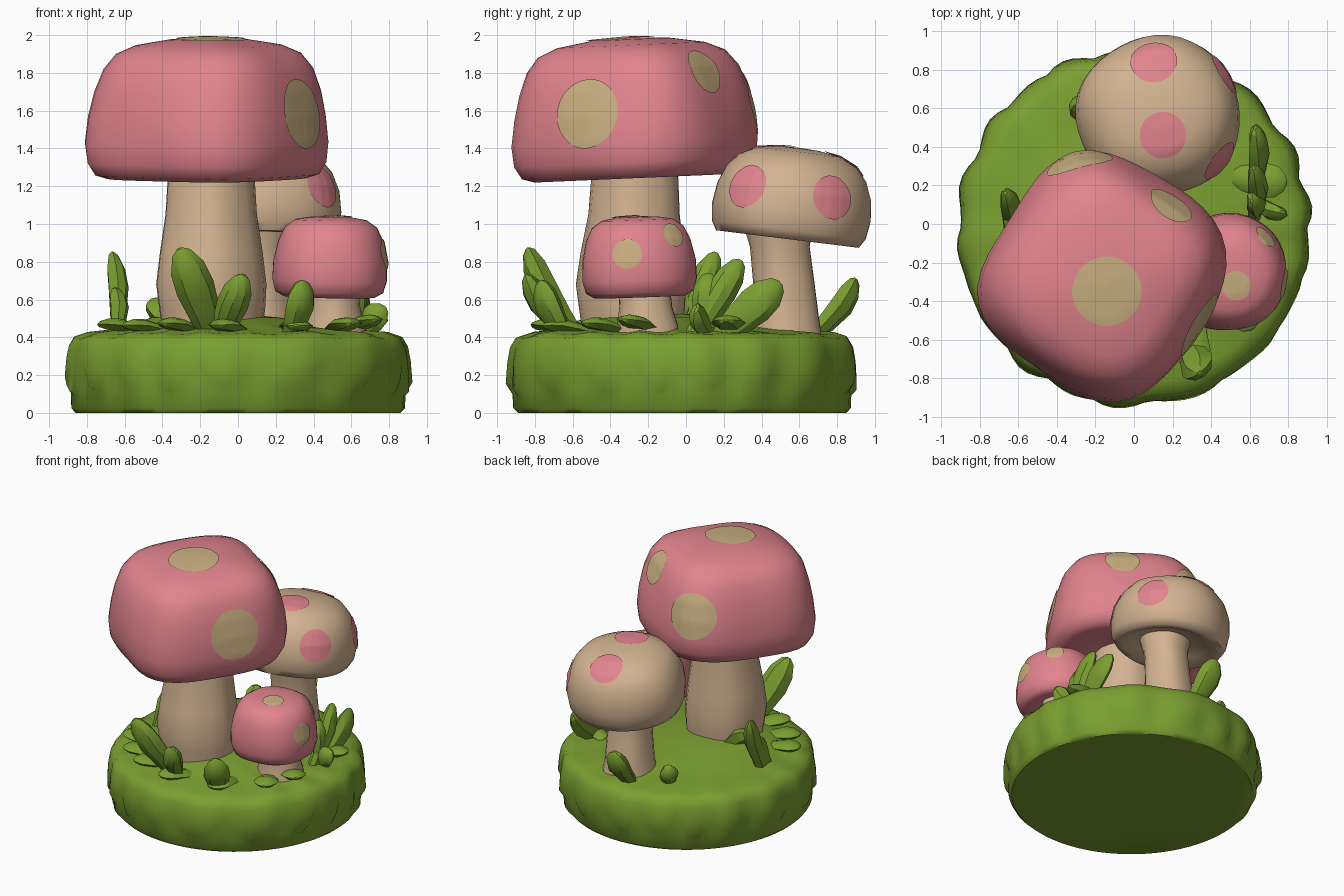
import bpy, bmesh, math, random
from mathutils import Vector, Matrix
from mathutils.bvhtree import BVHTree

if "Cube" in bpy.data.objects:
    bpy.data.objects.remove(bpy.data.objects["Cube"])

random.seed(4)


def material(name, rgb):
    m = bpy.data.materials.new(name)
    m.diffuse_color = (*rgb, 1)
    m.use_nodes = True
    m.node_tree.nodes["Principled BSDF"].inputs["Base Color"].default_value = m.diffuse_color
    return m


PINK = material("pink", (0.76, 0.23, 0.27))
BEIGE = material("beige", (0.65, 0.45, 0.28))
SPOT = material("tan_spot", (0.59, 0.43, 0.22))
GREEN = material("green", (0.195, 0.345, 0.03))


def make_object(name, bm, mat, angle=40, fix=True):
    if fix:
        bmesh.ops.recalc_face_normals(bm, faces=bm.faces[:])
    me = bpy.data.meshes.new(name)
    bm.to_mesh(me)
    bm.free()
    me.materials.append(mat)
    ob = bpy.data.objects.new(name, me)
    bpy.context.collection.objects.link(ob)
    bpy.ops.object.select_all(action='DESELECT')
    ob.select_set(True)
    bpy.context.view_layer.objects.active = ob
    bpy.ops.object.shade_smooth_by_angle(angle=math.radians(angle))
    return ob


def skin(bm, rings):
    """Joins rings of points into a closed skin; both ends are capped."""
    vr = [[bm.verts.new(p) for p in ring] for ring in rings]
    n = len(vr[0])
    for a, b in zip(vr, vr[1:]):
        for i in range(n):
            j = (i + 1) % n
            bm.faces.new((a[i], a[j], b[j], b[i]))
    bm.faces.new(vr[0][::-1])
    bm.faces.new(vr[-1])


def cap(name, mat, loc, size, profile, power=2.0, turn=0, tilt=(0, 0), n=40):
    """Mushroom cap: profile of (radius factor, height) on a superellipse outline."""
    mtx = (Matrix.Translation(loc) @ Matrix.Rotation(math.radians(tilt[0]), 4, 'X')
           @ Matrix.Rotation(math.radians(tilt[1]), 4, 'Y')
           @ Matrix.Rotation(math.radians(turn), 4, 'Z'))
    rings = []
    for f, z in profile:
        ring = []
        for i in range(n):
            t = math.tau * i / n
            c, s = math.cos(t), math.sin(t)
            r = (abs(c / size[0]) ** power + abs(s / size[1]) ** power) ** (-1 / power)
            r *= 1 + 0.01 * math.sin(5 * t + 6 * z)
            ring.append(mtx @ Vector((f * r * c, f * r * s, z)))
        rings.append(ring)
    bm = bmesh.new()
    skin(bm, rings)
    return make_object(name, bm, mat, 60)


def spots(owner, mat, places):
    """Thin round patches draped onto a cap."""
    bm = bmesh.new()
    bm.from_mesh(owner.data)
    tree = BVHTree.FromBMesh(bm)
    bm.free()
    for k, (x, y, z, rad) in enumerate(places):
        hit, nrm, _, _ = tree.find_nearest(Vector((x, y, z)))
        u = nrm.orthogonal().normalized()
        v = nrm.cross(u)

        def drape(r, t):
            p = hit + (u * math.cos(t) + v * math.sin(t)) * r
            q, m, _, _ = tree.ray_cast(p + nrm * 0.4, -nrm)
            if q is None:
                q, m, _, _ = tree.find_nearest(p)
            return q + m * 0.007

        sm = bmesh.new()
        rows, n = 7, 28
        mid = sm.verts.new(drape(0, 0))
        vr = [[sm.verts.new(drape(rad * j / rows, math.tau * i / n)) for i in range(n)]
              for j in range(1, rows + 1)]
        for i in range(n):
            j = (i + 1) % n
            sm.faces.new((mid, vr[0][i], vr[0][j]))
            for a, b in zip(vr, vr[1:]):
                sm.faces.new((a[i], b[i], b[j], a[j]))
        make_object(f"{owner.name}_spot_{k + 1}", sm, mat, fix=False)


def stem(name, stations, n=20):
    """Stem through stations of (x, y, z, radius) with soft flutes."""
    bm = bmesh.new()
    skin(bm, [[(x + r * (1 + 0.025 * math.cos(5 * t + 1)) * math.cos(t),
                y + r * (1 + 0.025 * math.cos(5 * t + 1)) * math.sin(t), z)
               for t in (math.tau * i / n for i in range(n))] for x, y, z, r in stations])
    make_object(name, bm, BEIGE, 60)


# Grassy base with a scalloped turf skirt and a low mound under the large stem
N = 108
base = [(0.86, 0.0, 0, 0, 0), (0.882, 0.025, .006, 0, 0), (0.885, 0.11, .008, .02, 0),
        (0.91, 0.19, .02, .07, 0), (0.905, 0.28, .016, .025, 0), (0.893, 0.35, .014, .01, 0),
        (0.865, 0.40, .012, .008, 0), (0.80, 0.422, .01, .008, 0), (0.66, 0.435, 0, .006, .03),
        (0.5, 0.46, 0, 0, .08), (0.34, 0.505, 0, 0, .12), (0.08, 0.53, 0, 0, .13)]
rings = []
for r, z, dr, dz, shift in base:
    ring = []
    for i in range(N):
        t = math.tau * i / N
        lump = 1 - 2 * abs(math.sin(9 * t + 0.8 * math.sin(3 * t)))
        fine = math.sin(14 * t + 2 * math.sin(2 * t))
        rr = r - dr * lump * 0.6 + dr * 0.5 * fine
        ring.append((rr * math.cos(t) - shift, rr * 1.01 * math.sin(t) - 0.02 - shift,
                     max(0, z + dz * lump * 0.8 + 0.4 * dz * fine)))
    rings.append(ring)
bm = bmesh.new()
skin(bm, rings)
make_object("grass_base", bm, GREEN, 45)

# Large pink mushroom
stem("large_stem", [(-.14, -.28, .4, .26), (-.14, -.28, .55, .28), (-.145, -.285, .68, .292),
                    (-.145, -.28, .85, .272), (-.145, -.27, 1.05, .242), (-.145, -.265, 1.33, .225)])
big = cap("large_cap", PINK, (-.16, -.262, 1.243), (.572, .59),
          [(.05, .07), (.5, .035), (.82, 0), (.92, .02), (.98, .085), (1, .19), (.975, .33), (.93, .46),
           (.86, .58), (.76, .66), (.6, .705), (.32, .735), (.05, .745)], 3.1, -33, (2.5, 0), 48)
spots(big, SPOT, [(-.14, -.35, 2.0, .18), (.40, -.56, 1.6, .185),
                  (.18, .08, 1.8, .125), (-.28, .30, 1.63, .17)])

# Beige mushroom at the back
stem("middle_stem", [(.12, .53, .38, .2), (.12, .53, .5, .178), (.125, .52, .7, .162),
                     (.125, .5, .88, .158), (.125, .49, 1.02, .19)])
mid = cap("middle_cap", BEIGE, (.125, .54, .925), (.42, .415),
          [(.05, .07), (.42, .055), (.62, .025), (.78, -.005), (.9, -.005), (.97, .045), (1, .14),
           (.97, .25), (.88, .345), (.74, .415), (.52, .46), (.25, .478), (.04, .482)],
          2.2, 20, (-7, 0))
spots(mid, PINK, [(.10, .85, 1.34, .12), (.15, .46, 1.42, .12),
                  (.45, .32, 1.2, .115), (.48, .78, 1.14, .115)])

# Small pink mushroom
stem("small_stem", [(.51, -.2, .38, .175), (.51, -.2, .46, .162), (.505, -.21, .56, .14),
                    (.5, -.22, .7, .135)])
small = cap("small_cap", PINK, (.485, -.245, .615), (.302, .302),
            [(.05, .04), (.5, .025), (.8, 0), (.94, .025), (1, .09), (.99, .19), (.91, .3), (.8, .37),
             (.62, .408), (.35, .422), (.05, .426)], 2.2, 10, (2, 1), 36)
spots(small, SPOT, [(.53, -.32, 1.05, .075), (.68, -.07, .94, .065), (.77, -.31, .84, .078)])


# Chunky grass blades: base point, tip point, facing, width, thickness
def blade(name, foot, tip, facing, width, thick):
    foot, tip, facing = Vector(foot), Vector(tip), Vector(facing)
    axis = tip - foot
    side = axis.cross(facing).normalized()
    out = side.cross(axis).normalized()
    rings = []
    for f, w in ((-.12, .65), (.2, .8), (.55, 1), (.78, .9), (.95, .5), (1, .15)):
        mid = foot + axis * f + out * thick * 0.2 * math.sin(math.pi * max(f, 0))
        rings.append([mid + side * a * w * width / 2 + out * b * w * thick / 2
                      for a, b in ((1, 0), (.6, .75), (0, 1), (-.6, .75), (-1, 0), (-.5, -.9), (.5, -.9))])
    bm = bmesh.new()
    skin(bm, rings)
    make_object(name, bm, GREEN, 30)


BLADES = [
    ((-.645, -.02, .43), (-.665, .16, .85), (1, 0, 0), .15, .11),
    ((-.645, -.08, .43), (-.65, .02, .66), (1, 0, 0), .13, .1),
    ((-.14, -.6, .43), (-.31, -.84, .87), (.1, -1, 0), .21, .14),
    ((-.09, -.62, .42), (.03, -.85, .73), (0, -1, 0), .17, .13),
    ((.28, -.64, .41), (.34, -.77, .7), (.6, -.8, 0), .19, .12),
    ((.62, .06, .43), (.62, .29, .81), (1, 0, 0), .16, .11),
    ((.62, .2, .42), (.63, .5, .69), (1, 0, 0), .2, .11),
    ((.62, .1, .42), (.61, .12, .74), (1, 0, 0), .16, .1),
    ((.02, .68, .42), (-.01, .9, .71), (0, 1, 0), .2, .13),
    ((-.24, .55, .42), (-.29, .64, .58), (-1, 1, 0), .14, .1),
    ((.64, .12, .42), (.78, .05, .56), (0, -1, .3), .15, .09),
    ((-.3, -.1, .45), (-.48, -.15, .58), (0, -.6, 1), .22, .12),
]
for i, b in enumerate(BLADES):
    blade(f"grass_blade_{i + 1}", *b)

# Low leaves lying near the rim
for i, deg in enumerate((205, 222, 240, 262, 292, 318, 335, 15)):
    a = math.radians(deg)
    c, s = math.cos(a), math.sin(a)
    h = random.uniform(.46, .5)
    blade(f"low_leaf_{i + 1}", (.6 * math.cos(a + .15), .6 * math.sin(a + .15), .43),
          (.82 * c, .82 * s, h), (0, 0, 1), .18, .07)
